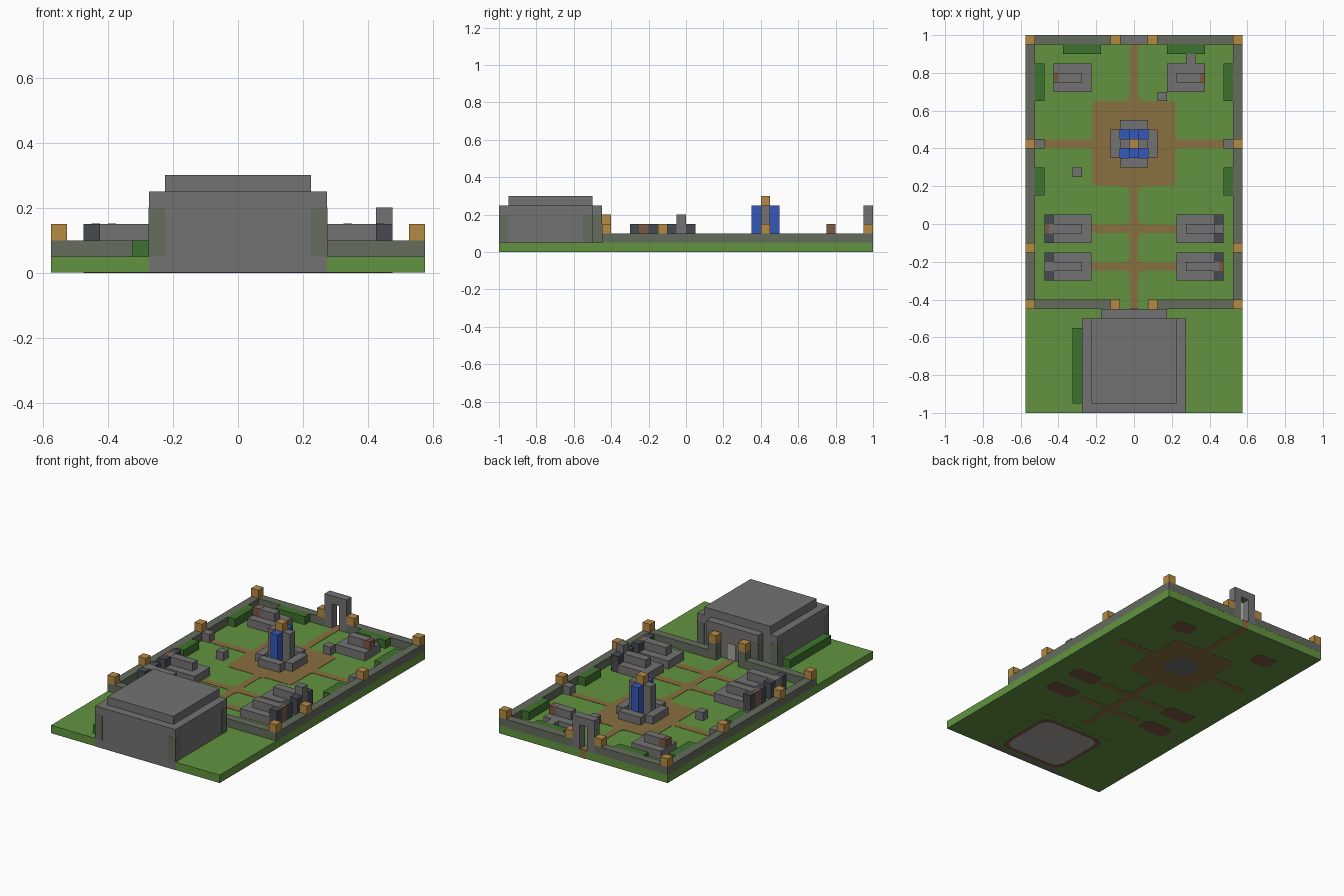
import bpy, bmesh, math

cube = bpy.data.objects.get("Cube")
if cube:
    bpy.data.objects.remove(cube)


def material(name, *rgb):
    lin = [((c / 255 + 0.055) / 1.055) ** 2.4 for c in rgb] + [1]
    m = bpy.data.materials.new(name)
    m.use_nodes = True
    m.diffuse_color = lin
    m.node_tree.nodes["Principled BSDF"].inputs["Base Color"].default_value = lin
    return m


GRASS = material("grass_green", 98, 148, 64)
PATH = material("path_brown", 136, 112, 64)
STONE = material("stone_grey", 116, 114, 115)
MOSSY = material("mossy_grey", 101, 108, 93)
GOLD = material("lantern_gold", 180, 138, 66)
HEDGE = material("hedge_green", 62, 114, 46)
SLATE = material("slate_dark", 70, 74, 80)
WOOD = material("wood_brown", 124, 88, 68)
WATER = material("water_blue", 52, 88, 184)
PALE = material("pale_stone", 168, 166, 163)

U = 0.05          # block size
G = U             # ground level
W = 2 * U         # wall top


def finish(bm, name, mat):
    bmesh.ops.recalc_face_normals(bm, faces=bm.faces)
    me = bpy.data.meshes.new(name)
    bm.to_mesh(me)
    bm.free()
    me.materials.append(mat)
    ob = bpy.data.objects.new(name, me)
    bpy.context.collection.objects.link(ob)
    return ob


def box(name, mat, x, y, z, rounding=0):
    """Box from (low, high) ranges, with optionally rounded upright edges."""
    x, y, z = sorted(x), sorted(y), sorted(z)
    bm = bmesh.new()
    bmesh.ops.create_cube(bm, size=1)
    for v in bm.verts:
        v.co = [r[0] if c < 0 else r[1] for c, r in zip(v.co, (x, y, z))]
    if rounding:
        upright = [e for e in bm.edges
                   if abs(e.verts[0].co.z - e.verts[1].co.z) > 1e-4]
        bmesh.ops.bevel(bm, geom=upright, offset=rounding, segments=4,
                        profile=0.5, affect='EDGES')
    return finish(bm, name, mat)


def block(name, mat, cx, cy, z0=G, z1=W):
    """One block-wide column centred on a cell."""
    h = U / 2
    return box(name, mat, (cx - h, cx + h), (cy - h, cy + h), (z0, z1))


def fillet(cx, cy, sx, sy, r=0.03):
    """Curved inside corner where two paths meet."""
    bm = bmesh.new()
    pts = [(0, 0)] + [(r - r * math.sin(a), r - r * math.cos(a))
                      for a in (math.pi / 2 * i / 5 for i in range(6))]
    face = bm.faces.new([bm.verts.new((cx + sx * px, cy + sy * py, 0))
                         for px, py in pts])
    top = bmesh.ops.extrude_face_region(bm, geom=[face])["geom"]
    for v in top:
        if isinstance(v, bmesh.types.BMVert):
            v.co.z = PAVE[1]
    finish(bm, "path_corner", PATH)


# Ground and paths (inlaid right through the slab)
box("ground", GRASS, (-.575, .575), (-.9995, .9995), (.001, G))
PAVE = (0, G + .002)
P = .022
box("main_path", PATH, (-P, P), (-.45, 1), PAVE)
box("plaza", PATH, (-.22, .22), (.2, .65), PAVE, .02)
for y, reach in ((.425, .475), (-.025, .225), (-.225, .225)):
    box("cross_path", PATH, (-reach, reach), (y - P, y + P), PAVE)
for sx in (1, -1):
    for y in (-.025, -.225):
        for sy in (1, -1):
            fillet(sx * P, y + sy * P, sx, sy)
    fillet(sx * P, .2, sx, -1)
    fillet(sx * P, .65, sx, 1)
    for sy in (1, -1):
        fillet(sx * .22, .425 + sy * P, sx, sy, .02)

# Boundary walls, lanterns and hedges
for s in (1, -1):
    box("side_wall", MOSSY, (s * .525, s * .575), (-.45, 1), (G, W))
    box("front_wall", MOSSY, (s * .075, s * .525), (-.45, -.4), (G, W))
    box("back_wall", MOSSY, (s * .075, s * .525), (.95, 1), (G, W))
    for y in (.975, .425, -.125, -.425):
        block("wall_lantern", GOLD, s * .55, y, W, W + U)
    block("back_gate_lantern", GOLD, s * .1, .975, W, W + U)
    block("front_gate_post", MOSSY, s * .1, -.425, W, W + U)
    block("front_gate_lantern", GOLD, s * .1, -.425, W + U, W + 2 * U)
    block("arch_column", STONE, s * .05, .975, G, .2)
    block("wall_bench", STONE, s * .5, .425)
    box("back_hedge", HEDGE, (s * .175, s * .375), (.9, .95), (G, W))
    box("side_hedge", HEDGE, (s * .475, s * .525), (.65, .85), (G, W))
    box("side_hedge", HEDGE, (s * .475, s * .525), (.15, .3), (G, W))
box("arch_lintel", STONE, (-.075, .075), (.95, 1), (.2, .25))
box("front_hedge", HEDGE, (-.325, -.275), (-.95, -.55), (G, W))

# Large hall
box("hall_body", STONE, (-.274, .274), (-1, -.5), (.0005, .25))
box("hall_roof", STONE, (-.225, .225), (-.95, -.5), (.25, .3))
box("hall_porch", STONE, (-.175, .175), (-.5, -.45), (G, .25))
box("hall_door", PALE, (-.025, .025), (-.452, -.447), (G, .15))
box("hall_grass_underside", GRASS, (-.274, .274), (-.965, -.5), (.0003, .004))
box("hall_floor_edge", WOOD, (-.225, .225), (-.95, -.53), (.0002, .004), .06)
box("hall_floor", PALE, (-.2, .2), (-.925, -.555), (0, .004), .06)
for s in (1, -1):
    for y in ((-1.001, -.95), (-.55, -.499)):
        box("hall_mossy_corner", MOSSY, (s * .225, s * .275), y, (G, .2))
    box("porch_mossy_corner", MOSSY, (s * .125, s * .1755), (-.5, -.4495), (G, .2))


# Houses
def house(s, inner, length, cy, end, wings, chimney=False):
    outer = inner + length
    box("house_body", STONE, (s * inner, s * (outer - U * wings)),
        (cy - .075, cy + .075), (G, W))
    box("house_ridge", STONE, (s * (inner + U), s * (outer - U)),
        (cy - .025, cy + .025), (W, W + U))
    cx = s * (outer - U / 2)
    block("house_gable", end, cx, cy, W if not wings else G, W + U)
    if end == WOOD:
        box("gable_top", STONE, (s * (outer - U), s * (outer - U / 2)),
            (cy - .025, cy + .025), (W + U - .002, W + U + .001))
    if wings:
        for d in (U, -U):
            block("house_dark_corner", SLATE, cx, cy + d, G, W + U)
    if chimney:
        block("chimney", STONE, cx, cy, W + U, W + 2 * U)
    box("house_floor", WOOD, (s * (inner + .03), s * (outer - .03)),
        (cy - .05, cy + .05), (0, .004), .025)


house(1, .225, .25, -.025, STONE, 1, True)
house(1, .225, .25, -.225, WOOD, 1)
house(-1, .225, .25, -.025, WOOD, 1)
house(-1, .225, .25, -.225, STONE, 1)
house(1, .175, .2, .775, WOOD, 0)
house(-1, .225, .2, .775, WOOD, 0)
block("house_annex", STONE, .3, .875)
block("stone_block", STONE, .15, .675)
block("stone_block", STONE, -.3, .275)

# Fountain: plus-shaped rim, pool, column and falling water
FY = .425
for s in (1, -1):
    box("fountain_rim_end", STONE, (-.075, .075), (FY + s * .075, FY + s * .125), (G, W))
    box("fountain_rim_side", STONE, (s * .075, s * .125), (FY - .075, FY + .075), (G, W))
    block("falling_water", WATER, 0, FY + s * U, G, .25)
    block("fountain_pillar", STONE, s * U, FY, G, .25)
box("fountain_pool", WATER, (-.075, .075), (FY - .075, FY + .075), (G, G + .005))
block("fountain_column", STONE, 0, FY, G, .25)
block("fountain_lantern", GOLD, 0, FY, .25, .3)
box("fountain_foundation", STONE, (-.09, .09), (FY - .09, FY + .09), (-.0005, .004), .06)
